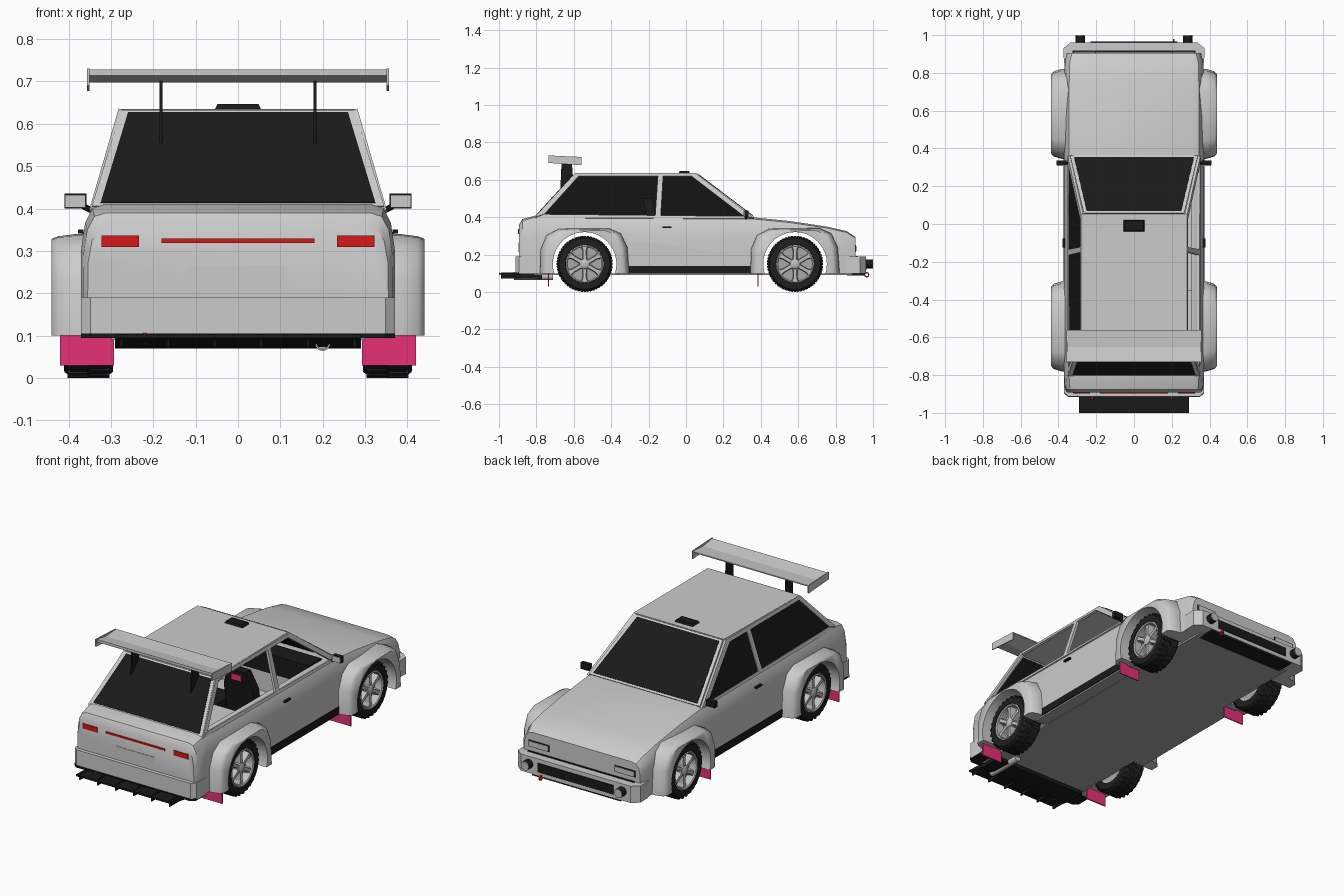
import bpy, bmesh, math
from mathutils import Vector

if "Cube" in bpy.data.objects:
    bpy.data.objects.remove(bpy.data.objects["Cube"])

def material(name, r, g, b):
    m = bpy.data.materials.new(name)
    m.diffuse_color = (r, g, b, 1)
    m.use_nodes = True
    m.node_tree.nodes["Principled BSDF"].inputs["Base Color"].default_value = m.diffuse_color
    return m

PAINT = material("light_grey_paint", .60, .60, .60)
BLACK = material("black_plastic", .010, .010, .010)
GLASS = material("dark_glass", .010, .010, .010)
RUBBER = material("tyre_rubber", .014, .014, .014)
METAL = material("wheel_metal", .52, .53, .54)
UNDER = material("underside_grey", .40, .40, .40)
PINK = material("pink_flap", .80, .03, .19)
RED = material("red_lens", .66, .010, .010)

def make(name, verts, faces, mat, smooth=False):
    me = bpy.data.meshes.new(name)
    bm = bmesh.new()
    vs = [bm.verts.new(v) for v in verts]
    for f in faces:
        bm.faces.new([vs[i] for i in f])
    bmesh.ops.remove_doubles(bm, verts=bm.verts, dist=1e-5)
    bmesh.ops.recalc_face_normals(bm, faces=bm.faces)
    bm.to_mesh(me)
    bm.free()
    ob = bpy.data.objects.new(name, me)
    bpy.context.collection.objects.link(ob)
    me.materials.append(mat)
    if smooth:
        activate(ob)
        bpy.ops.object.shade_smooth_by_angle(angle=math.radians(32))
    return ob

def activate(ob):
    for o in bpy.context.selected_objects:
        o.select_set(False)
    ob.select_set(True)
    bpy.context.view_layer.objects.active = ob

def loft(name, rings, mat, smooth=False, closed=False):
    n, k = len(rings[0]), len(rings)
    faces = [(i*n+j, i*n+(j+1) % n, (i+1) % k*n+(j+1) % n, (i+1) % k*n+j)
             for i in range(k if closed else k-1) for j in range(n)]
    if not closed:
        faces += [tuple(range(n)), tuple(range((k-1)*n, k*n))]
    return make(name, [p for r in rings for p in r], faces, mat, smooth)

def box(name, x, y, z, mat):
    return loft(name, [[(a, y[0], z[0]), (a, y[1], z[0]), (a, y[1], z[1]), (a, y[0], z[1])] for a in x], mat)

def panel(name, pts, t, mat, scale=1):
    pts = [Vector(p) for p in pts]
    c = sum(pts, Vector())/len(pts)
    pts = [c+(p-c)*scale for p in pts]
    n = (pts[1]-pts[0]).cross(pts[2]-pts[0]).normalized()*t/2
    return loft(name, [[p+n for p in pts], [p-n for p in pts]], mat)

def lathe(name, prof, origin, axis, mat, seg=32, closed=False):
    q = Vector(axis).to_track_quat('Z', 'Y')
    rings = [[Vector(origin)+q @ Vector((r*math.cos(a), r*math.sin(a), d))
              for a in (2*math.pi*i/seg for i in range(seg))] for d, r in prof]
    return loft(name, rings, mat, True, closed)

def tube(name, a, b, r, mat, seg=12):
    d = Vector(b)-Vector(a)
    return lathe(name, [(0, r), (d.length, r)], a, d, mat, seg)

def cut(ob, cutters, angle=32):
    activate(ob)
    for c in cutters:
        m = ob.modifiers.new("cut", 'BOOLEAN')
        m.operation, m.solver, m.object = 'DIFFERENCE', 'EXACT', c
        bpy.ops.object.modifier_apply(modifier=m.name)
    bpy.ops.object.shade_smooth_by_angle(angle=math.radians(angle))

AXLES = {"rear": -.542, "front": .583}
arches = {k: tube(k+"_arch_cutter", (-.6, y, .15), (.6, y, .15), .17, PAINT, 48) for k, y in AXLES.items()}
tubs = [box("boot_cutter", (-.305, .305), (-.76, -.34), (.345, .8), PAINT),
        box("cabin_cutter", (-.305, .305), (-.35, .30), (.13, .8), PAINT)]

# Lower body
rings = []
for y, t, w in [(-.892, .36, .355), (-.875, .39, .366), (-.80, .41, .371), (.35, .40, .371), (.55, .38, .37),
                (.75, .35, .37), (.86, .325, .367), (.905, .295, .355)]:
    half = [(w-dx, .1+f*(t-.1)) for dx, f in [(0, 0), (0, .3), (.001, .66), (.01, .86), (.027, .97), (.055, 1)]]
    rings.append([(x, y, z) for x, z in half]+[(-x, y, z) for x, z in reversed(half)])
body = loft("body", rings, PAINT)
cut(body, list(arches.values())+tubs)

# Wheel arch flares, tapering outwards
ARCH = [(-.24, .1), (-.237, .23), (-.205, .305), (-.14, .34), (.13, .343), (.195, .315), (.23, .24), (.24, .1)]
for k, yc in AXLES.items():
    for s in (1, -1):
        f = loft(k+"_flare", [[(s*x, yc+dy*cy, .1+(z-.1)*cz) for dy, z in ARCH]
                              for x, cy, cz in [(.33, 1, 1), (.385, .99, .985), (.425, .94, .965), (.44, .87, .94)]],
                 PAINT)
        cut(f, [arches[k]], 55)
for c in list(arches.values())+tubs:
    bpy.data.objects.remove(c)

# Floor, sills and bumpers
box("underside", (-.30, .30), (-.88, .89), (.09, .1), UNDER)
box("underside_middle", (-.368, .368), (-.36, .40), (.092, .101), UNDER)
for name, pts, e in [("front_bumper", [(.371, .855), (.374, .93), (.335, .962)], 0),
                     ("rear_bumper", [(.371, -.81), (.371, -.892), (.348, -.912)], .004)]:
    loop = pts+[(-x, y) for x, y in reversed(pts)]
    loft(name, [[(x, y, z) for x, y in loop] for z in (.098, .19)], PAINT)
    if e:
        loft("rear_lip", [[(x, y-e, z) for x, y in loop] for z in (.094, .105)], BLACK)
box("front_splitter", (-.27, .27), (.86, .958), (.088, .099), BLACK)
box("bumper_gap", (-.325, .325), (.908, .918), (.185, .193), BLACK)
box("front_grille", (-.23, .23), (.955, .966), (.118, .168), BLACK)
loft("diffuser", [[(x, -1, .094), (x, -1, .103), (x, -.88, .098), (x, -.77, .092), (x, -.77, .07), (x, -.88, .073)]
                  for x in (-.29, .29)], BLACK)
for i in range(6):
    x = -.275+.11*i
    box("diffuser_fin", (x-.003, x+.003), (-.99, -.80), (.072, .105), BLACK)
lathe("exhaust", [(0, .018), (.21, .018), (.21, .014), (.16, .013)], (.2, -.71, .082), (0, -1, 0), METAL, 16)

# Front and rear details
for s in (1, -1):
    xs = lambda a, b: sorted((s*a, s*b))
    box("sill", xs(.35, .374), (-.305, .345), (.1, .14), BLACK)
    box("headlight_frame", xs(.2, .325), (.90, .909), (.215, .25), BLACK)
    box("headlight_lens", xs(.204, .321), (.905, .912), (.219, .246), PAINT)
    tube("fog_lamp", (s*.285, .955, .15), (s*.285, .996, .15), .025, BLACK, 20)
    tube("fog_lamp_lens", (s*.285, .99, .15), (s*.285, 1, .15), .0235, METAL, 20)
    box("tail_light", xs(.234, .322), (-.897, -.885), (.309, .336), RED)
    box("door_handle", xs(.365, .378), (-.125, -.078), (.341, .35), BLACK)
    box("mirror_shell", xs(.358, .41), (.312, .335), (.40, .435), BLACK)
    box("mirror_face", xs(.36, .408), (.307, .313), (.402, .432), PAINT)
    tube("mirror_arm", (s*.335, .32, .39), (s*.37, .322, .408), .007, BLACK, 8)
    for y in (-.735, .385):
        box("mud_flap", xs(.293, .42), (y-.003, y+.003), (.03, .105), PINK)
box("tail_strip", (-.18, .18), (-.897, -.885), (.319, .329), RED)
box("plate_recess", (-.116, .116), (-.8945, -.885), (.213, .265), PAINT)
for x, y in ((.21, .966), (-.22, -.92)):
    lathe("tow_ring", [(-.004, .008), (-.004, .014), (.004, .014), (.004, .008)], (x, y, .092), (1, 0, 0), RED, 14, True)

# Cabin: roof, framed screens and side pillars
roof_side = [(.277, -.592, .629), (.268, .052, .629)]
panel("roof", roof_side+[(-x, y, z) for x, y, z in reversed(roof_side)], .012, PAINT)
for name, (bx, by, bz), (tx, ty, tz) in [("windscreen", (.338, .36, .398), (.266, .055, .629)),
                                         ("rear_screen", (.345, -.80, .402), (.276, -.592, .629))]:
    quad = [(-bx, by, bz), (bx, by, bz), (tx, ty, tz), (-tx, ty, tz)]
    panel(name+"_frame", quad, .012, PAINT)
    panel(name+"_glass", quad, .017, GLASS, .94)

def side(s, pts):
    return [(s*(.343-(z-.40)*.29), y, z) for y, z in pts]

SIDES = {"front_pillar": [(.36, .395), (.052, .634), (.03, .617), (.308, .405)],
         "roof_rail": [(-.592, .634), (.052, .634), (.035, .617), (-.58, .617)],
         "rear_pillar": [(-.805, .40), (-.592, .634), (-.575, .617), (-.757, .415)],
         "window_sill": [(-.805, .395), (.36, .39), (.308, .403), (-.757, .414)],
         "door_pillar": [(-.165, .40), (-.135, .40), (-.122, .625), (-.150, .625)]}
for s in (1, -1):
    for name, pts in SIDES.items():
        panel(name, side(s, pts), .014, PAINT)
panel("left_rear_window", side(-1, [(-.765, .408), (-.15, .406), (-.15, .62), (-.578, .62)]), .006, GLASS)
panel("left_door_window", side(-1, [(-.14, .406), (.318, .4), (.035, .62), (-.14, .62)]), .006, GLASS)
loft("roof_vent", [[(-a, -.04+d, z), (a, -.04+d, z), (a, .022-d, z), (-a, .022-d, z)]
                   for a, d, z in ((.056, 0, .632), (.048, .006, .647))], BLACK)

# Interior
box("dashboard", (-.30, .30), (.19, .30), (.30, .405), BLACK)
for s in (1, -1):
    box("seat_base", (s*.15-.09, s*.15+.09), (-.16, .06), (.13, .21), BLACK)
    loft("seat_back", [[(s*.15+a*w, y+d, z) for a, d in ((-1, 0), (1, 0), (1, .05), (-1, .05))]
                       for w, y, z in ((.09, -.17, .18), (.09, -.21, .40), (.055, -.23, .50))], BLACK)
    box("seat_harness", (s*.15-.03, s*.15+.03), (-.232, -.226), (.445, .478), PINK)

# Rear wing
WING = [(-.73, .728), (-.65, .715), (-.56, .721), (-.56, .715), (-.65, .698), (-.73, .714)]
loft("wing", [[(x, y, z) for y, z in WING] for x in (-.352, .352)], PAINT)
for s in (1, -1):
    panel("wing_end_plate", [(s*.354, y, z) for y, z in [(-.735, .73), (-.735, .69), (-.56, .678), (-.56, .722)]],
          .006, PAINT)
    panel("wing_strut", [(s*.182, y, z) for y, z in [(-.665, .702), (-.61, .702), (-.605, .60), (-.672, .547)]],
          .007, BLACK)

# Wheels
for k, yc in AXLES.items():
    for s in (1, -1):
        hub = Vector((0, yc, .15))
        ax = (s, 0, 0)
        lathe(k+"_tyre", [(.295, .10), (.295, .136), (.31, .146), (.395, .146), (.41, .136), (.412, .102), (.40, .097)],
              hub, ax, RUBBER, 40, True)
        lathe(k+"_rim", [(.408, .090), (.412, .096), (.408, .103), (.30, .103), (.30, .090)], hub, ax, METAL, 40, True)
        tube(k+"_brake_disc", hub+Vector((s*.30, 0, 0)), hub+Vector((s*.365, 0, 0)), .094, UNDER, 32)
        lathe(k+"_hub", [(.36, .03), (.402, .026), (.408, .016)], hub, ax, METAL, 18)
        verts, faces = [], []
        for i in range(56):
            a = 2*math.pi*i/56
            x0, x1 = ((.303, .355), (.35, .402))[i % 2]
            o = len(verts)
            verts += [(s*x, yc+r*math.cos(a+d), .15+r*math.sin(a+d)) for x in (x0, x1)
                      for r, d in ((.14, -.05), (.14, .05), (.15, .045), (.15, -.045))]
            faces += [tuple(o+j for j in f) for f in ((0, 1, 2, 3), (4, 5, 6, 7), (0, 1, 5, 4), (1, 2, 6, 5),
                                                      (2, 3, 7, 6), (3, 0, 4, 7))]
        make(k+"_tread", verts, faces, RUBBER)
        for i in range(6):
            a = math.pi/6+i*math.pi/3
            u, v = Vector((0, math.cos(a), math.sin(a))), Vector((0, -math.sin(a), math.cos(a)))
            loft(k+"_spoke", [[hub+u*r+v*w*e+Vector((s*x, 0, 0)) for x, e in ((.362, -1), (.362, 1), (.400, .7), (.400, -.7))]
                              for r, w in ((.015, .013), (.07, .012), (.096, .021))], METAL)
